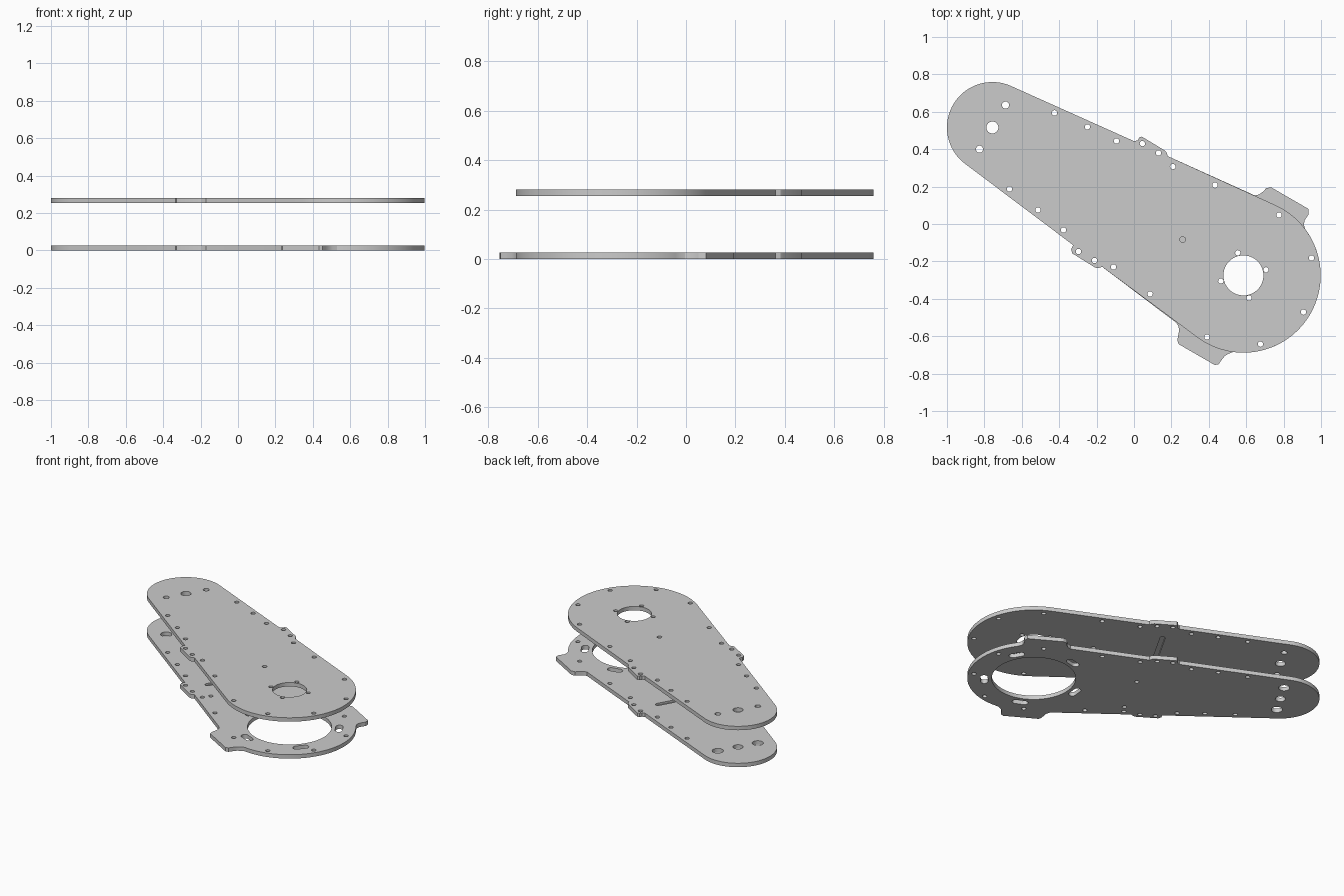
import bpy, bmesh
from math import atan2, asin, hypot, cos, sin, pi, radians

if "Cube" in bpy.data.objects:
    bpy.data.objects.remove(bpy.data.objects["Cube"])

SMALL, R_SMALL = (-0.757, 0.516), 0.243
BIG, R_BIG = (0.585, -0.275), 0.413
THICK, GAP_Z = 0.027, 0.254


def arc(c, r, a0, a1, n=48):
    return [(c[0] + r * cos(a0 + (a1 - a0) * i / n),
             c[1] + r * sin(a0 + (a1 - a0) * i / n)) for i in range(n + 1)]


def circle(c, r, n=24):
    return arc(c, r, 0, 2 * pi, n)[:-1]


def polar(c, r, a):
    return (c[0] + r * cos(a), c[1] + r * sin(a))


def slot(p, q, r):
    a = atan2(q[1] - p[1], q[0] - p[0])
    return arc(q, r, a - pi / 2, a + pi / 2, 10) + arc(p, r, a + pi / 2, a + 1.5 * pi, 10)


def prism(bm, pts, z0, z1):
    lo = [bm.verts.new((x, y, z0)) for x, y in pts]
    hi = [bm.verts.new((x, y, z1)) for x, y in pts]
    bm.faces.new(lo[::-1])
    bm.faces.new(hi)
    for i in range(len(pts)):
        j = (i + 1) % len(pts)
        bm.faces.new((lo[i], lo[j], hi[j], hi[i]))


def make_object(name, prisms):
    bm = bmesh.new()
    for p in prisms:
        prism(bm, *p)
    bmesh.ops.recalc_face_normals(bm, faces=bm.faces)
    me = bpy.data.meshes.new(name)
    bm.to_mesh(me)
    bm.free()
    ob = bpy.data.objects.new(name, me)
    bpy.context.collection.objects.link(ob)
    return ob


def plate(name, outline, holes, z0, pocket):
    # cut the through holes and the blind inner pocket, then bake the result
    ob = make_object(name, [(outline, z0, z0 + THICK)])
    cuts = [(h, z0 - 0.05, z0 + THICK + 0.05) for h in holes]
    cutter = make_object(name + "_cutter", cuts + [pocket])
    cutter.hide_render = True
    mod = ob.modifiers.new("holes", 'BOOLEAN')
    mod.operation, mod.solver, mod.object = 'DIFFERENCE', 'EXACT', cutter
    bpy.ops.object.select_all(action='DESELECT')
    bpy.context.view_layer.objects.active = ob
    ob.select_set(True)
    bpy.ops.object.modifier_apply(modifier=mod.name)
    bpy.data.objects.remove(cutter)
    bpy.ops.object.shade_smooth_by_angle(angle=radians(25))
    return ob


# Shared outline pieces: tangent angles, end arcs, small middle tabs
dx, dy = BIG[0] - SMALL[0], BIG[1] - SMALL[1]
axis = atan2(dy, dx)
lean = asin((R_BIG - R_SMALL) / hypot(dx, dy))
up, down = axis + pi / 2 + lean, axis - pi / 2 - lean

tab_upper = [(.18, .363), (.174, .383), (.163, .394), (.042, .467),
             (.03, .464), (.02, .447), (0, .443)]
tab_lower = [(-.325, -.113), (-.336, -.135), (-.33, -.157), (-.208, -.233),
             (-.192, -.236), (-.17, -.229)]
small_end = tab_upper + arc(SMALL, R_SMALL, up, down + 2 * pi) + tab_lower

# Large ears found only on the lower plate
ear_lower = [(.218, -.522), (.235, -.54), (.242, -.565), (.232, -.62), (.238, -.642),
             (.432, -.754), (.452, -.75), (.468, -.728), (.486, -.705), (.505, -.694)]
ear_upper = [(.908, -.005), (.912, .02), (.932, .05), (.934, .08), (.735, .195),
             (.708, .193), (.69, .173), (.67, .158), (.645, .153)]

top_outline = arc(BIG, R_BIG, down, up, 72) + small_end
bottom_outline = arc(BIG, R_BIG, radians(-97.6), radians(36.6), 60) + ear_upper + small_end + ear_lower

# Fastener holes shared by both plates
rim = [(-.425, .594), (-.249, .519), (-.094, .444), (.045, .43), (.131, .38), (.208, .307),
       (.433, .208), (.775, .048), (.949, -.182), (.906, -.471), (.676, -.642), (.39, -.604),
       (.086, -.374), (-.11, -.23), (-.211, -.195), (-.297, -.147), (-.377, -.032),
       (-.513, .075), (-.666, .187)]
pair = [(-.687, .636), (-.826, .4)]
common = [circle(p, .0145, 16) for p in rim] + [circle(SMALL, .032)]

# Upper plate: shaft hole with four bolt holes
top_holes = common + [circle(p, .019) for p in pair]
top_holes += [circle(BIG, .107, 64), circle((.26, -.083), .015, 16)]
top_holes += [circle(polar(BIG, .1245, radians(14 + 90 * i)), .014, 16) for i in range(4)]

# Lower plate: wide opening ringed by five slots
bottom_holes = common + [circle(p, .035) for p in pair]
bottom_holes += [circle(BIG, .262, 80)]
bottom_holes += [circle(p, .014, 16) for p in ((.065, .105), (-.077, -.185))]
for i in range(5):
    a = radians(30 + 72 * i)
    bottom_holes.append(slot(polar(BIG, .31, a - .09), polar(BIG, .31, a + .09), .023))

# Blind grooves on the facing sides
groove = slot((-.19, -.06), (.01, .29), .016)
plate("upper_plate", top_outline, top_holes, GAP_Z, (groove, GAP_Z - .05, GAP_Z + THICK / 2))
plate("lower_plate", bottom_outline, bottom_holes, 0, (groove, THICK / 2, THICK + .05))
